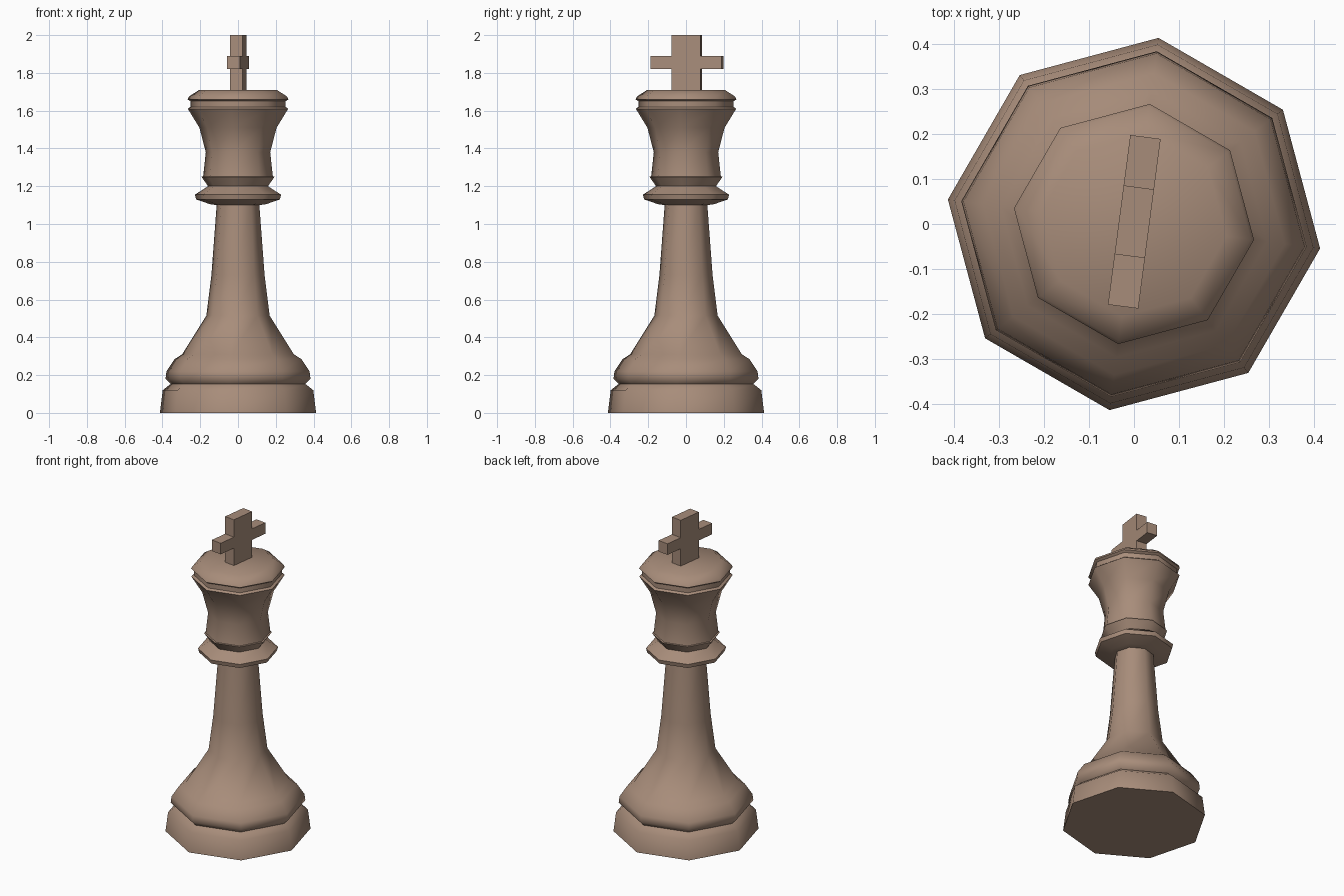
import bpy, bmesh, math

if "Cube" in bpy.data.objects:
    bpy.data.objects.remove(bpy.data.objects["Cube"])

SIDES = 8
TWIST = math.radians(-7.5)

wood = bpy.data.materials.new("warm brown wood")
wood.diffuse_color = (0.39, 0.265, 0.195, 1)
wood.use_nodes = True
wood.node_tree.nodes["Principled BSDF"].inputs["Base Color"].default_value = wood.diffuse_color


def finish(name, bm):
    mesh = bpy.data.meshes.new(name)
    bm.to_mesh(mesh)
    bm.free()
    mesh.materials.append(wood)
    obj = bpy.data.objects.new(name, mesh)
    bpy.context.collection.objects.link(obj)
    return obj


def lathe(name, profile, cap_bottom=False, cap_top=False):
    """Eight-sided turned part from (radius, height) pairs, bottom to top."""
    bm = bmesh.new()
    rings = []
    for r, z in profile:
        rings.append([bm.verts.new((r * math.cos(TWIST + i * math.tau / SIDES),
                                    r * math.sin(TWIST + i * math.tau / SIDES), z))
                      for i in range(SIDES)])
    for a, b in zip(rings, rings[1:]):
        for i in range(SIDES):
            j = (i + 1) % SIDES
            bm.faces.new((a[i], a[j], b[j], b[i]))
    if cap_bottom:
        bm.faces.new(rings[0][::-1])
    if cap_top:
        bm.faces.new(rings[-1])
    obj = finish(name, bm)
    bpy.ops.object.select_all(action='DESELECT')
    obj.select_set(True)
    bpy.context.view_layer.objects.active = obj
    bpy.ops.object.shade_smooth_by_angle(angle=math.radians(52))
    return obj


# Foot
lathe("base", [(0.417, 0), (0.402, 0.12), (0.36, 0.153)], cap_bottom=True)
# Rounded skirt and tapering stem
lathe("stem", [(0.36, 0.153), (0.387, 0.18), (0.382, 0.22), (0.338, 0.285),
               (0.298, 0.31), (0.169, 0.515), (0.142, 0.73), (0.114, 1.10)])
# Ring collar
lathe("collar", [(0.114, 1.10), (0.15, 1.105), (0.224, 1.13), (0.23, 1.155),
                 (0.16, 1.20)])
# Flared neck ring under the head
lathe("neck_ring", [(0.16, 1.20), (0.195, 1.25), (0.186, 1.252)])
# Flared head
lathe("head", [(0.186, 1.252), (0.172, 1.38), (0.206, 1.51), (0.268, 1.61),
               (0.254, 1.62)])
# Groove and cap
lathe("groove", [(0.254, 1.62), (0.254, 1.65)])
lathe("cap", [(0.254, 1.65), (0.269, 1.66), (0.262, 1.675), (0.207, 1.71)],
      cap_top=True)

# Cross on top: plus-shaped outline extruded through its thickness
half, mid, low, high = 0.19, 0.077, 1.82, 1.89
outline = [(-mid, 1.70), (mid, 1.70), (mid, low), (half, low), (half, high),
           (mid, high), (mid, 2.0), (-mid, 2.0), (-mid, high), (-half, high),
           (-half, low), (-mid, low)]
bm = bmesh.new()
face = bm.faces.new([bm.verts.new((-0.034, y + 0.005, z)) for y, z in outline])
ext = bmesh.ops.extrude_face_region(bm, geom=[face])
bmesh.ops.translate(bm, vec=(0.068, 0, 0),
                    verts=[v for v in ext["geom"] if isinstance(v, bmesh.types.BMVert)])
bmesh.ops.recalc_face_normals(bm, faces=bm.faces)
cross = finish("top_cross", bm)
cross.rotation_euler.z = TWIST
